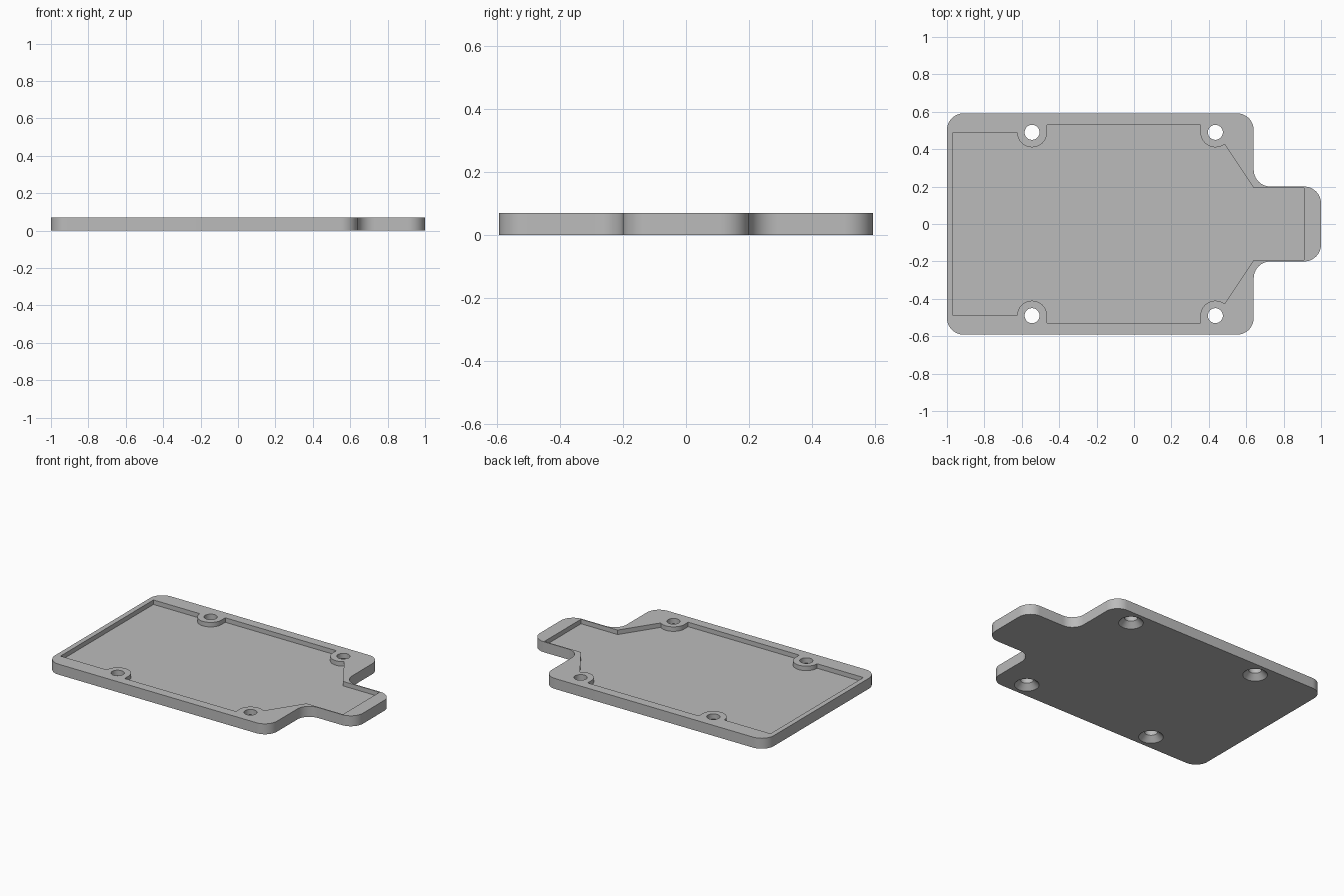
import bpy
import bmesh
from math import cos, sin, radians, pi

if "Cube" in bpy.data.objects:
    bpy.data.objects.remove(bpy.data.objects["Cube"], do_unlink=True)

HEIGHT, FLOOR = 0.07, 0.04
BOLT_X, BOLT_Y = (-0.545, 0.435), 0.49
BOSS_R, HOLE_R, SINK_R = 0.08, 0.04, 0.075

grey = bpy.data.materials.new("plain grey")
grey.use_nodes = True
colour = (0.5, 0.5, 0.5, 1)
grey.diffuse_color = colour
grey.node_tree.nodes["Principled BSDF"].inputs["Base Color"].default_value = colour


def arc(cx, cy, r, start, end, steps=12):
    """Points along an arc, angles in degrees."""
    angles = [radians(start + (end - start) * i / steps) for i in range(steps + 1)]
    return [(cx + r * cos(a), cy + r * sin(a)) for a in angles]


def mirrored(half):
    """Close a back-half outline with its reflection across the x axis."""
    return half + [(x, -y) for x, y in reversed(half)]


def make_object(name, bm):
    bmesh.ops.recalc_face_normals(bm, faces=bm.faces)
    mesh = bpy.data.meshes.new(name)
    bm.to_mesh(mesh)
    bm.free()
    mesh.materials.append(grey)
    obj = bpy.data.objects.new(name, mesh)
    bpy.context.collection.objects.link(obj)
    return obj


def loft(name, rings):
    """Skin a stack of equal-length point rings and cap both ends."""
    bm = bmesh.new()
    loops = [[bm.verts.new(p) for p in ring] for ring in rings]
    n = len(loops[0])
    for low, high in zip(loops, loops[1:]):
        for i in range(n):
            j = (i + 1) % n
            bm.faces.new((low[i], low[j], high[j], high[i]))
    bm.faces.new(loops[0])
    bm.faces.new(loops[-1])
    return make_object(name, bm)


def prism(name, outline, bottom, top):
    return loft(name, [[(x, y, z) for x, y in outline] for z in (bottom, top)])


def cut(target, cutter):
    cutter.hide_render = True
    mod = target.modifiers.new("cut", 'BOOLEAN')
    mod.operation = 'DIFFERENCE'
    mod.solver = 'EXACT'
    mod.object = cutter
    bpy.context.view_layer.objects.active = target
    bpy.ops.object.modifier_apply(modifier=mod.name)
    bpy.data.objects.remove(cutter, do_unlink=True)


# Plate with rounded corners and a filleted end tab
plate_half = (arc(-0.91, 0.502, 0.09, 180, 90)
              + arc(0.55, 0.502, 0.09, 90, 0)
              + arc(0.73, 0.29, 0.09, 180, 270)
              + arc(0.91, 0.11, 0.09, 90, 0))
plate = prism("cover_plate", mirrored(plate_half), 0, HEIGHT)

# Shallow pocket that leaves a boss around each bolt hole
left_x, right_x = BOLT_X
pocket_half = ([(-0.967, BOLT_Y)]
               + arc(left_x, BOLT_Y, BOSS_R, 180, 360, 24)
               + [(left_x + BOSS_R, 0.53), (right_x - BOSS_R, 0.53)]
               + arc(right_x, BOLT_Y, BOSS_R, 180, 308, 18)
               + [(0.64, 0.193), (0.91, 0.193)])
cut(plate, prism("pocket_cutter", mirrored(pocket_half), FLOOR, HEIGHT + 0.05))

# Bolt holes, countersunk from below
sink_depth = SINK_R - HOLE_R
profile = [(SINK_R + 0.01, -0.01), (HOLE_R, sink_depth), (HOLE_R, HEIGHT + 0.05)]
for x in BOLT_X:
    for y in (-BOLT_Y, BOLT_Y):
        rings = [[(px, py, z) for px, py in arc(x, y, r, 0, 360, 40)[:-1]]
                 for r, z in profile]
        cut(plate, loft("bolt_hole_cutter", rings))

# Smooth curved walls, crisp rims
bpy.ops.object.select_all(action='DESELECT')
plate.select_set(True)
bpy.context.view_layer.objects.active = plate
bpy.ops.object.shade_smooth_by_angle(angle=pi / 6)
